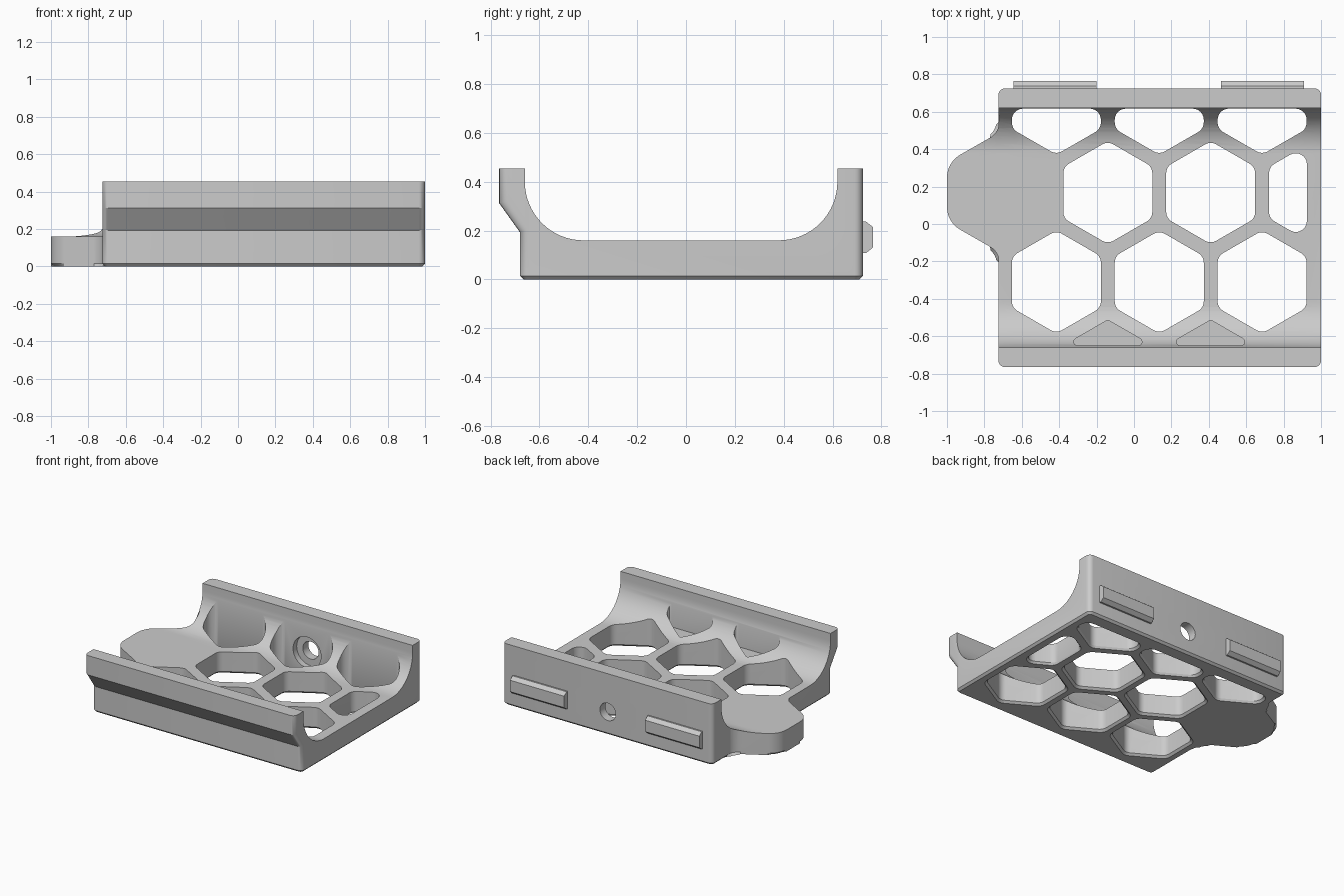
import bpy, bmesh, math
from mathutils import Vector

if "Cube" in bpy.data.objects:
    bpy.data.objects.remove(bpy.data.objects["Cube"])

grey = bpy.data.materials.new("light grey plastic")
grey.use_nodes = True
grey.diffuse_color = (0.6, 0.6, 0.6, 1)
grey.node_tree.nodes["Principled BSDF"].inputs["Base Color"].default_value = grey.diffuse_color


def make(name, bm):
    bmesh.ops.recalc_face_normals(bm, faces=bm.faces)
    mesh = bpy.data.meshes.new(name)
    bm.to_mesh(mesh)
    bm.free()
    mesh.materials.append(grey)
    obj = bpy.data.objects.new(name, mesh)
    bpy.context.collection.objects.link(obj)
    return obj


def loft(bm, rings):
    rows = [[bm.verts.new(p) for p in ring] for ring in rings]
    n = len(rows[0])
    for a, b in zip(rows, rows[1:]):
        for i in range(n):
            j = (i + 1) % n
            bm.faces.new((a[i], a[j], b[j], b[i]))
    bm.faces.new(rows[0])
    bm.faces.new(rows[-1])


def along_x(profile, x0, x1):
    bm = bmesh.new()
    loft(bm, [[(x, y, z) for y, z in profile] for x in (x0, x1)])
    bmesh.ops.recalc_face_normals(bm, faces=bm.faces)
    return bm


def rounded(points, radii, steps=6):
    pts = [Vector(p) for p in points]
    out = []
    for i, p in enumerate(pts):
        r = radii[i]
        if r == 0:
            out.append(p)
            continue
        d1 = (pts[i - 1] - p).normalized()
        d2 = (pts[(i + 1) % len(pts)] - p).normalized()
        half = d1.angle(d2) / 2
        centre = p + (d1 + d2).normalized() * r / math.sin(half)
        t = r / math.tan(half)
        a = (p + d1 * t - centre).normalized()
        b = (p + d2 * t - centre).normalized()
        out += [centre + a.slerp(b, k / steps).normalized() * r for k in range(steps + 1)]
    return out


def clip(points, normal, limit):
    # keep the part of a convex polygon where dot(normal, p) <= limit
    out = []
    for i, p in enumerate(points):
        q = points[(i + 1) % len(points)]
        dp, dq = normal.dot(p) - limit, normal.dot(q) - limit
        if dp <= 0:
            out.append(p)
        if dp * dq < 0:
            out.append(p.lerp(q, dp / (dp - dq)))
    return out


def boolean(obj, other, operation):
    mod = obj.modifiers.new(operation, "BOOLEAN")
    mod.object, mod.operation, mod.solver = other, operation, "EXACT"
    bpy.context.view_layer.objects.active = obj
    bpy.ops.object.modifier_apply(modifier=mod.name)
    bpy.data.objects.remove(other)


def chamfer_bottom(bm):
    edges = [e for e in bm.edges if all(abs(v.co.z) < 1e-4 for v in e.verts)]
    bmesh.ops.bevel(bm, geom=edges, offset=0.015, segments=1, affect="EDGES")


# Cradle section: floor, two walls and inner fillets
LEFT, RIGHT, TOP = 1.0, -0.725, 0.455
FILLET, FILLET_Z = 0.24, 0.40


def arc(cy, start):
    angles = [math.radians(start + 90 * k / 16) for k in range(17)]
    return [(cy + FILLET * math.cos(a), FILLET_Z + FILLET * math.sin(a)) for a in angles]


section = [(0.725, 0), (0.725, TOP), (0.62, TOP)]
section += arc(0.38, 270)[::-1] + arc(-0.42, 180)[::-1]
section += [(-0.66, TOP), (-0.765, TOP), (-0.765, 0.312), (-0.68, 0.193), (-0.68, 0)]

bm = along_x(section, RIGHT, LEFT)
corners = [e for e in bm.edges
           if abs(e.verts[0].co.x - e.verts[1].co.x) < 1e-5
           and all(v.co.y < -0.67 or v.co.y > 0.72 for v in e.verts)
           and abs(e.verts[0].co.z - e.verts[1].co.z) > 0.01]
bmesh.ops.bevel(bm, geom=corners, offset=0.035, segments=5, profile=0.5, affect="EDGES")
chamfer_bottom(bm)
cradle = make("cradle", bm)

# Side tab, following the same section
outline = rounded(
    [(-0.64, -0.3), (-0.72, -0.3), (-0.72, -0.15), (-1, 0.01),
     (-1, 0.33), (-0.72, 0.49), (-0.72, 0.6), (-0.64, 0.6)],
    [0, 0, 0.1, 0.14, 0.14, 0.1, 0, 0])
bm = bmesh.new()
loft(bm, [[(p.x, p.y, z) for p in outline] for z in (0, 0.4)])
chamfer_bottom(bm)
tab = make("side_tab", bm)
boolean(tab, make("tab_section", along_x(section, -1.2, 0)), "INTERSECT")
boolean(cradle, tab, "UNION")

# Honeycomb openings through the floor, and blind pockets by the front wall
PITCH, ROW, HALF = 0.55, 0.478, 0.238


def hexagon(cx, cy):
    r = HALF / math.cos(math.pi / 6)
    return [Vector((cx + r * math.sin(k * math.pi / 3), cy + r * math.cos(k * math.pi / 3)))
            for k in range(6)]


def opening(bm, points, radius, levels):
    shape = rounded(points, [radius] * len(points))
    mid = sum(points, Vector((0, 0))) / len(points)
    loft(bm, [[(*(mid + (p - mid) * (1 + grow / HALF)), z) for p in shape]
              for z, grow in levels])


through = [(-0.01, 0.025), (0.015, 0), (0.6, 0)]
bm = bmesh.new()
for row in range(3):
    for col in range(3):
        x = -0.415 + PITCH * (col + 0.5 * (row == 1))
        cell = hexagon(x, -0.31 + ROW * row)
        cell = clip(cell, Vector((0, 1)), 0.617)
        cell = clip(cell, Vector((1, 0)), 0.925)
        opening(bm, cell, 0.06, through)
for col in range(2):
    cell = hexagon(-0.14 + PITCH * col, -0.31 - ROW)
    cell = clip(cell, Vector((0, -1)), 0.65)
    opening(bm, cell, 0.02, [(0.16, 0), (0.6, 0)])
boolean(cradle, make("honeycomb_cutter", bm), "DIFFERENCE")

# Counterbored screw hole in the back wall
SCREW_X, SCREW_Z = 0.135, 0.172
bm = bmesh.new()
turns = [k * math.tau / 32 for k in range(32)]
loft(bm, [[(SCREW_X + r * math.cos(a), y, SCREW_Z + r * math.sin(a)) for a in turns]
          for y, r in ((0.58, 0.115), (0.66, 0.115), (0.66, 0.065), (0.8, 0.065))])
boolean(cradle, make("screw_cutter", bm), "DIFFERENCE")

# Locating ribs on the back wall
rib = [(0.715, 0.108), (0.737, 0.108), (0.765, 0.13),
       (0.765, 0.215), (0.737, 0.237), (0.715, 0.237)]
for name, x0, x1 in (("right_rib", -0.645, -0.2), ("left_rib", 0.465, 0.91)):
    make(name, along_x(rib, x0, x1))

# Smooth the fillets, keep the edges
bpy.ops.object.select_all(action="DESELECT")
cradle.select_set(True)
bpy.context.view_layer.objects.active = cradle
bpy.ops.object.shade_smooth_by_angle(angle=math.radians(25))
